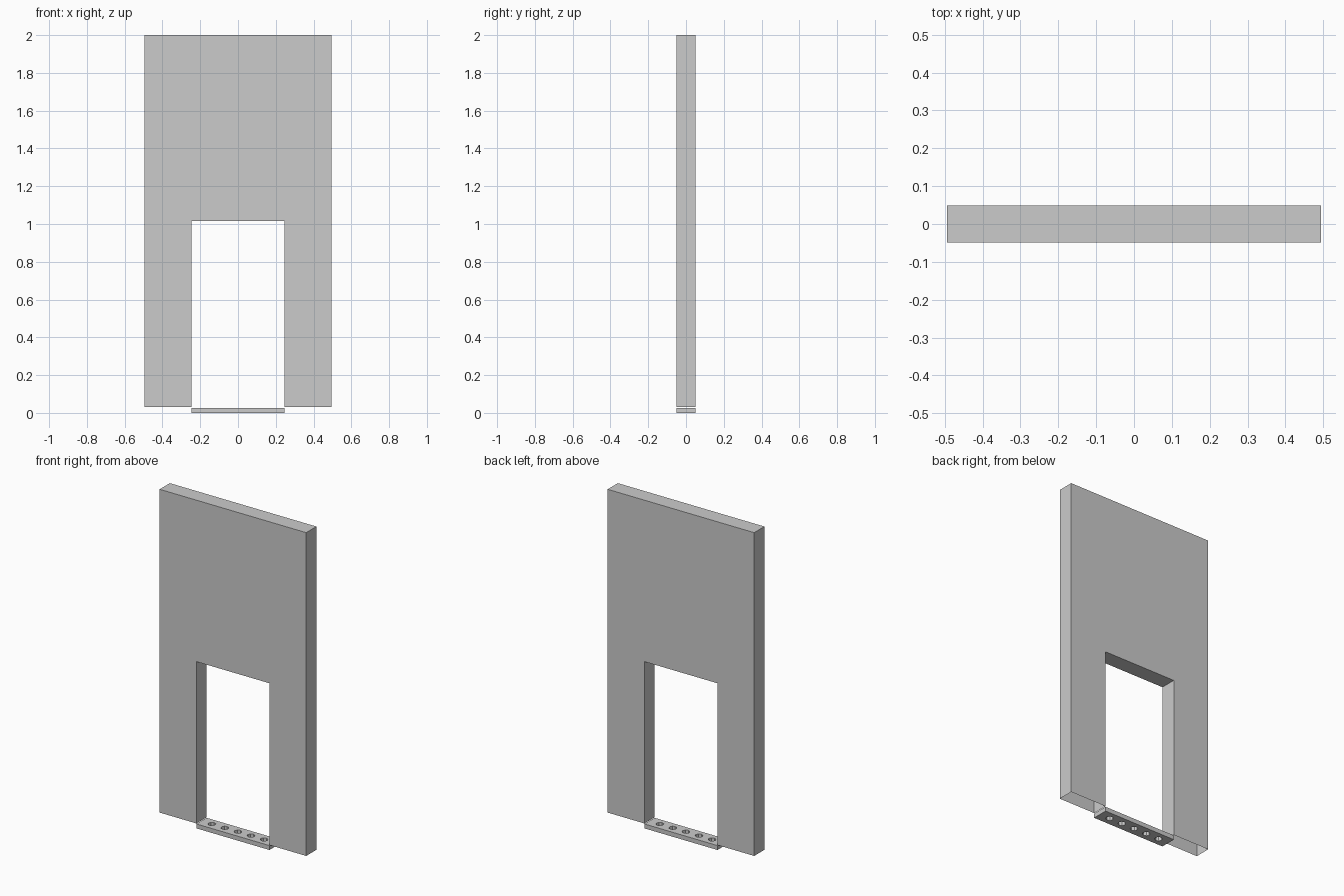
import bpy, bmesh

if "Cube" in bpy.data.objects:
    bpy.data.objects.remove(bpy.data.objects["Cube"])

HALF_W, HALF_D, OPEN_W = 0.494, 0.049, 0.246
WALL_BOTTOM, OPEN_TOP, TOP = 0.03, 1.016, 2.0
SILL_H = 0.027


def make_object(name, bm):
    mesh = bpy.data.meshes.new(name)
    bm.to_mesh(mesh)
    bm.free()
    obj = bpy.data.objects.new(name, mesh)
    bpy.context.collection.objects.link(obj)
    return obj


# Wall panel with doorway: extruded outline, open along the two bottom edges
outline = [(-HALF_W, WALL_BOTTOM), (-OPEN_W, WALL_BOTTOM), (-OPEN_W, OPEN_TOP),
           (OPEN_W, OPEN_TOP), (OPEN_W, WALL_BOTTOM), (HALF_W, WALL_BOTTOM),
           (HALF_W, TOP), (-HALF_W, TOP)]
bm = bmesh.new()
front = [bm.verts.new((x, -HALF_D, z)) for x, z in outline]
back = [bm.verts.new((x, HALF_D, z)) for x, z in outline]
bm.faces.new(front)
bm.faces.new(back[::-1])
n = len(outline)
for i in range(n):
    j = (i + 1) % n
    if outline[i][1] == outline[j][1] == WALL_BOTTOM:
        continue
    bm.faces.new((front[j], front[i], back[i], back[j]))
make_object("wall_panel", bm)

# Threshold strip
bm = bmesh.new()
bmesh.ops.create_cube(bm, size=1)
bmesh.ops.scale(bm, vec=(2 * OPEN_W, 2 * HALF_D, SILL_H), verts=bm.verts)
bmesh.ops.translate(bm, vec=(0, 0, SILL_H / 2), verts=bm.verts)
threshold = make_object("threshold", bm)

# Row of five round holes through the threshold
bm = bmesh.new()
for i in range(-2, 3):
    hole = bmesh.ops.create_cone(bm, cap_ends=True, segments=8, radius1=0.022,
                                 radius2=0.022, depth=0.1)
    bmesh.ops.translate(bm, vec=(i * 0.088, 0, SILL_H / 2), verts=hole["verts"])
cutter = make_object("hole_cutter", bm)
cutter.hide_render = True
cutter.hide_viewport = True
cut = threshold.modifiers.new("holes", 'BOOLEAN')
cut.operation = 'DIFFERENCE'
cut.solver = 'EXACT'
cut.object = cutter
